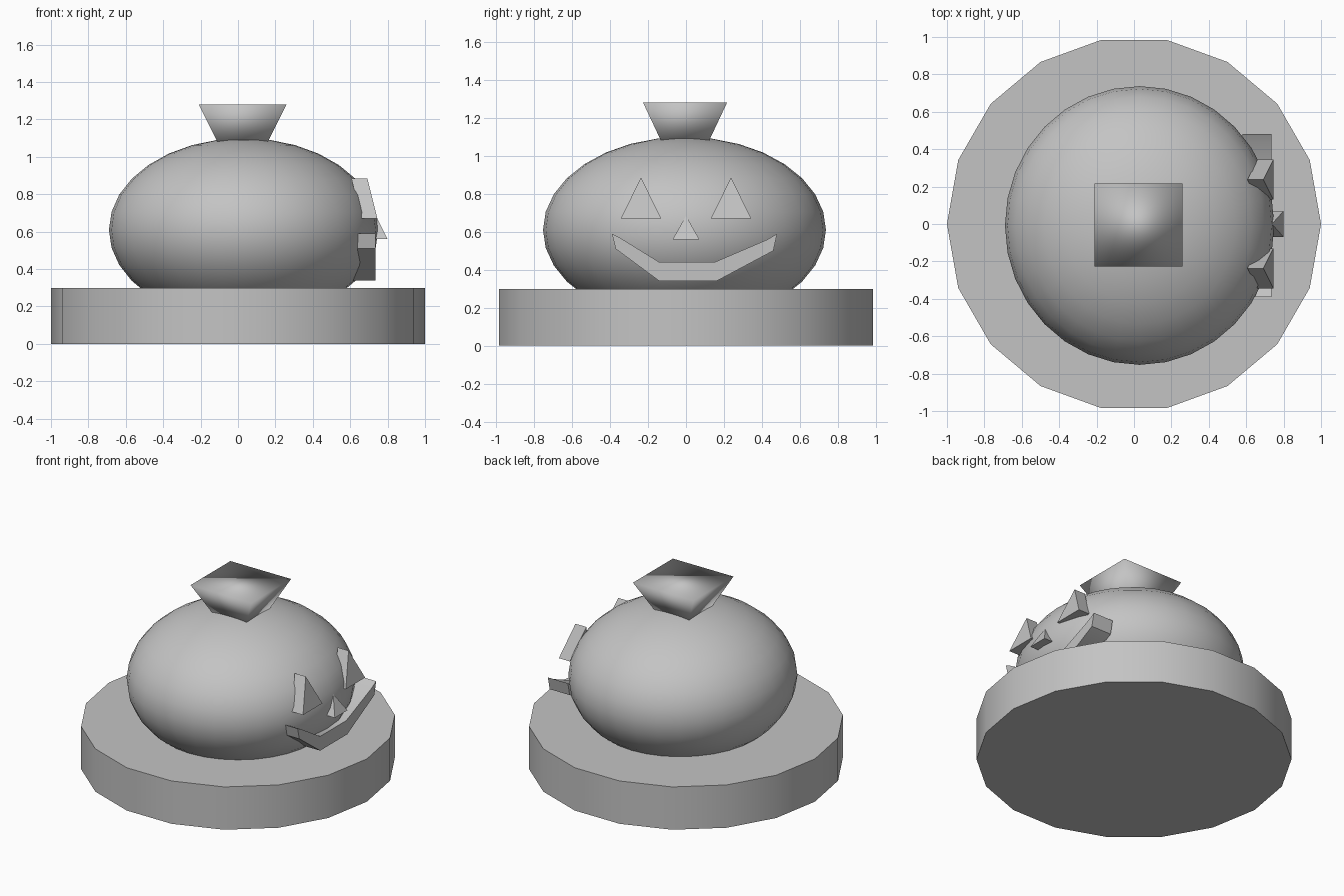
import bpy, bmesh, math
from mathutils import Matrix, Vector

cube = bpy.data.objects.get("Cube")
if cube:
    bpy.data.objects.remove(cube, do_unlink=True)

# One plain grey for everything
grey = bpy.data.materials.new("plain_grey")
grey.use_nodes = True
colour = (0.55, 0.55, 0.55, 1)
grey.diffuse_color = colour
grey.node_tree.nodes["Principled BSDF"].inputs["Base Color"].default_value = colour


def finish(name, bm, angle=None):
    """Turn a bmesh into a smooth-shaded object, keeping edges above angle sharp."""
    bmesh.ops.recalc_face_normals(bm, faces=bm.faces)
    mesh = bpy.data.meshes.new(name)
    bm.to_mesh(mesh)
    bm.free()
    mesh.materials.append(grey)
    obj = bpy.data.objects.new(name, mesh)
    bpy.context.collection.objects.link(obj)
    bpy.ops.object.select_all(action='DESELECT')
    obj.select_set(True)
    bpy.context.view_layer.objects.active = obj
    if angle is None:
        bpy.ops.object.shade_smooth()
    else:
        bpy.ops.object.shade_smooth_by_angle(angle=math.radians(angle))
    return obj


def plate(name, outline, back, front, lean=0.0):
    """Extrude a (y, z) outline along x; lean pulls higher points inward."""
    bm = bmesh.new()
    low = min(z for y, z in outline)
    rings = [[bm.verts.new((x - lean * (z - low), y, z)) for y, z in outline]
             for x in (back, front)]
    bm.faces.new(rings[0])
    bm.faces.new(rings[1])
    n = len(outline)
    for i in range(n):
        j = (i + 1) % n
        bm.faces.new((rings[0][i], rings[0][j], rings[1][j], rings[1][i]))
    return finish(name, bm, 35)


# Round base with eighteen sides
bm = bmesh.new()
bmesh.ops.create_cone(bm, cap_ends=True, segments=18, radius1=1, radius2=1, depth=0.3,
                      matrix=Matrix.Translation((0, 0, 0.15)))
# Put a corner on the x axis
corner = max(bm.verts, key=lambda v: v.co.x)
turn = -math.atan2(corner.co.y, corner.co.x)
bmesh.ops.rotate(bm, verts=bm.verts, matrix=Matrix.Rotation(turn, 3, 'Z'))
finish("base_disc", bm, 35)

# Squashed pumpkin body
bm = bmesh.new()
bmesh.ops.create_uvsphere(bm, u_segments=32, v_segments=16, radius=1)
bmesh.ops.scale(bm, verts=bm.verts, vec=(0.72, 0.745, 0.49))
bmesh.ops.translate(bm, verts=bm.verts, vec=(0.03, -0.008, 0.61))
finish("pumpkin_body", bm)

# Square stem, flaring upward
bm = bmesh.new()
bmesh.ops.create_cube(bm, size=2)
for v in bm.verts:
    half = 0.235 if v.co.z > 0 else 0.12
    z = 1.28 if v.co.z > 0 else 1.05
    v.co = Vector((0.025 + v.co.x * half, -0.005 + v.co.y * half * 0.94, z))
finish("stem", bm)

# Eyes and nose: leaning triangular plates
for name, y in (("right_eye", -0.237), ("left_eye", 0.237)):
    plate(name, [(y - 0.107, 0.67), (y + 0.107, 0.67), (y, 0.885)], 0.66, 0.745, 0.25)
plate("nose", [(-0.07, 0.56), (0.07, 0.56), (0, 0.685)], 0.70, 0.80, 0.5)

# Wide smile
plate("mouth", [(-0.39, 0.59), (-0.37, 0.51), (-0.14, 0.34), (0.16, 0.34),
                (0.46, 0.50), (0.48, 0.59), (0.43, 0.56), (0.15, 0.44),
                (-0.14, 0.44), (-0.35, 0.57)], 0.58, 0.735)
